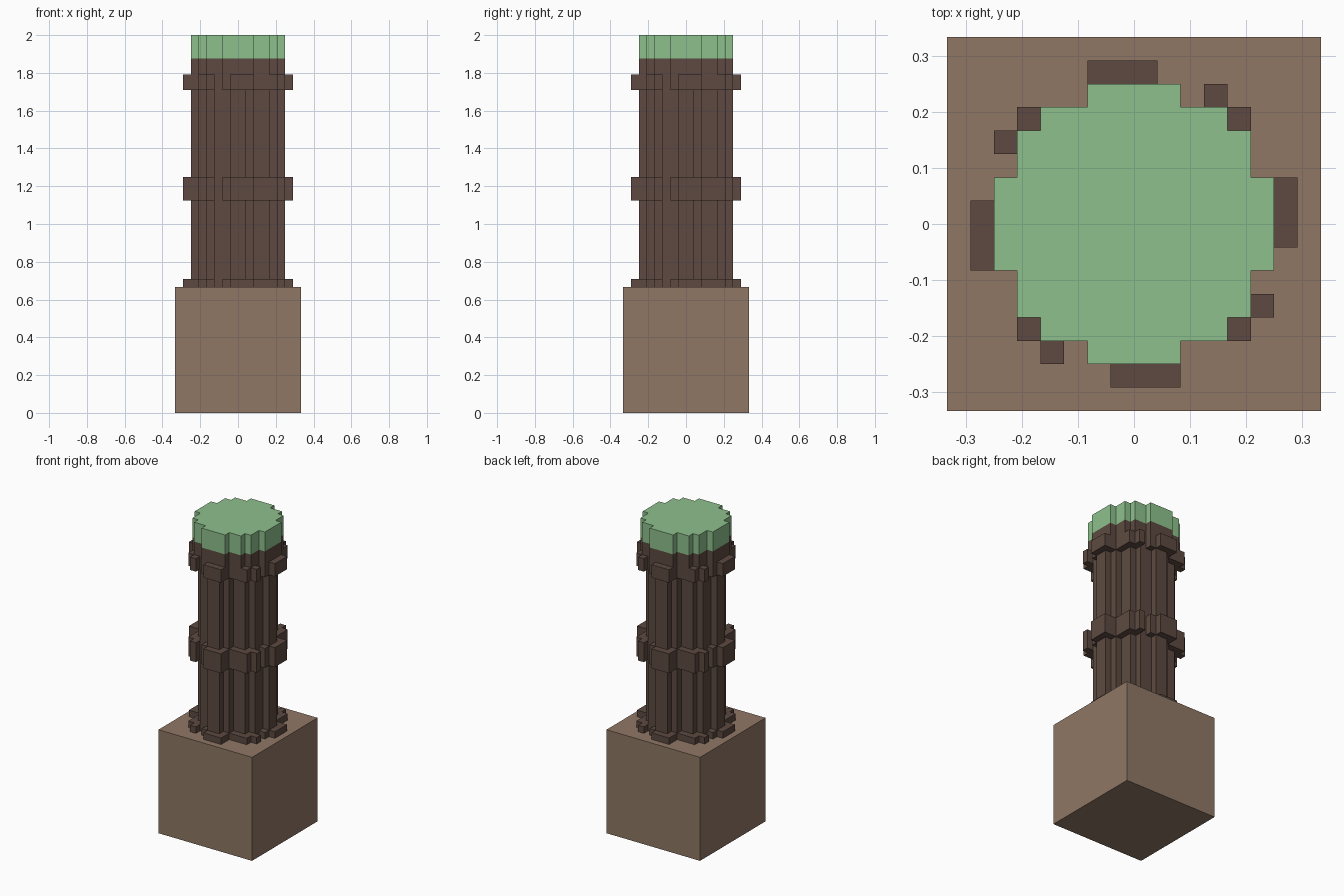
import bpy, bmesh

if "Cube" in bpy.data.objects:
    bpy.data.objects.remove(bpy.data.objects["Cube"], do_unlink=True)

U = 1 / 24  # one block cell


def material(name, srgb):
    lin = [((c / 255 + 0.055) / 1.055) ** 2.4 for c in srgb] + [1.0]
    m = bpy.data.materials.new(name)
    m.use_nodes = True
    m.diffuse_color = lin
    m.node_tree.nodes["Principled BSDF"].inputs["Base Color"].default_value = lin
    return m


light_brown = material("light brown", (144, 119, 101))
dark_brown = material("dark brown", (93, 74, 65))
green = material("soft green", (141, 192, 141))


def prism(name, quarter, z0, z1, mat):
    """Turn a quarter outline four times and extrude it from z0 to z1."""
    outline, pts = [], list(quarter)
    for _ in range(4):
        outline += pts
        pts = [(-y, x) for x, y in pts]
    bm = bmesh.new()
    base = bm.faces.new([bm.verts.new((x * U, y * U, z0 * U)) for x, y in outline])
    top = bmesh.ops.extrude_face_region(bm, geom=[base], use_keep_orig=True)["geom"]
    bmesh.ops.translate(bm, vec=(0, 0, (z1 - z0) * U),
                        verts=[v for v in top if isinstance(v, bmesh.types.BMVert)])
    bmesh.ops.recalc_face_normals(bm, faces=bm.faces)
    me = bpy.data.meshes.new(name)
    bm.to_mesh(me)
    bm.free()
    me.materials.append(mat)
    ob = bpy.data.objects.new(name, me)
    bpy.context.collection.objects.link(ob)
    return ob


# Quarter outlines, counter-clockwise from the right side
SQUARE = [(8, 8)]
DISC = [(6, -2), (6, 2), (5, 2), (5, 4), (4, 4), (4, 5), (2, 5)]
FLUTED = [(6, -1), (6, 1), (5, 1), (5, 2), (4, 2), (4, 4), (3, 4), (3, 5), (1, 5)]
BAND = [(6, -2), (6, -1), (7, -1), (7, 2), (5, 2), (5, 5), (4, 5),
        (4, 6), (3, 6), (3, 5), (2, 5)]

# Block base, fluted shaft, three knobbly bands, collar and cap
prism("base", SQUARE, 0, 16, light_brown)
prism("shaft", FLUTED, 16, 41, dark_brown)
for name, z0, z1 in (("lower_band", 16, 17), ("middle_band", 27, 30), ("upper_band", 41, 43)):
    prism(name, BAND, z0, z1, dark_brown)
prism("collar", DISC, 43, 45, dark_brown)
prism("cap", DISC, 45, 48, green)
